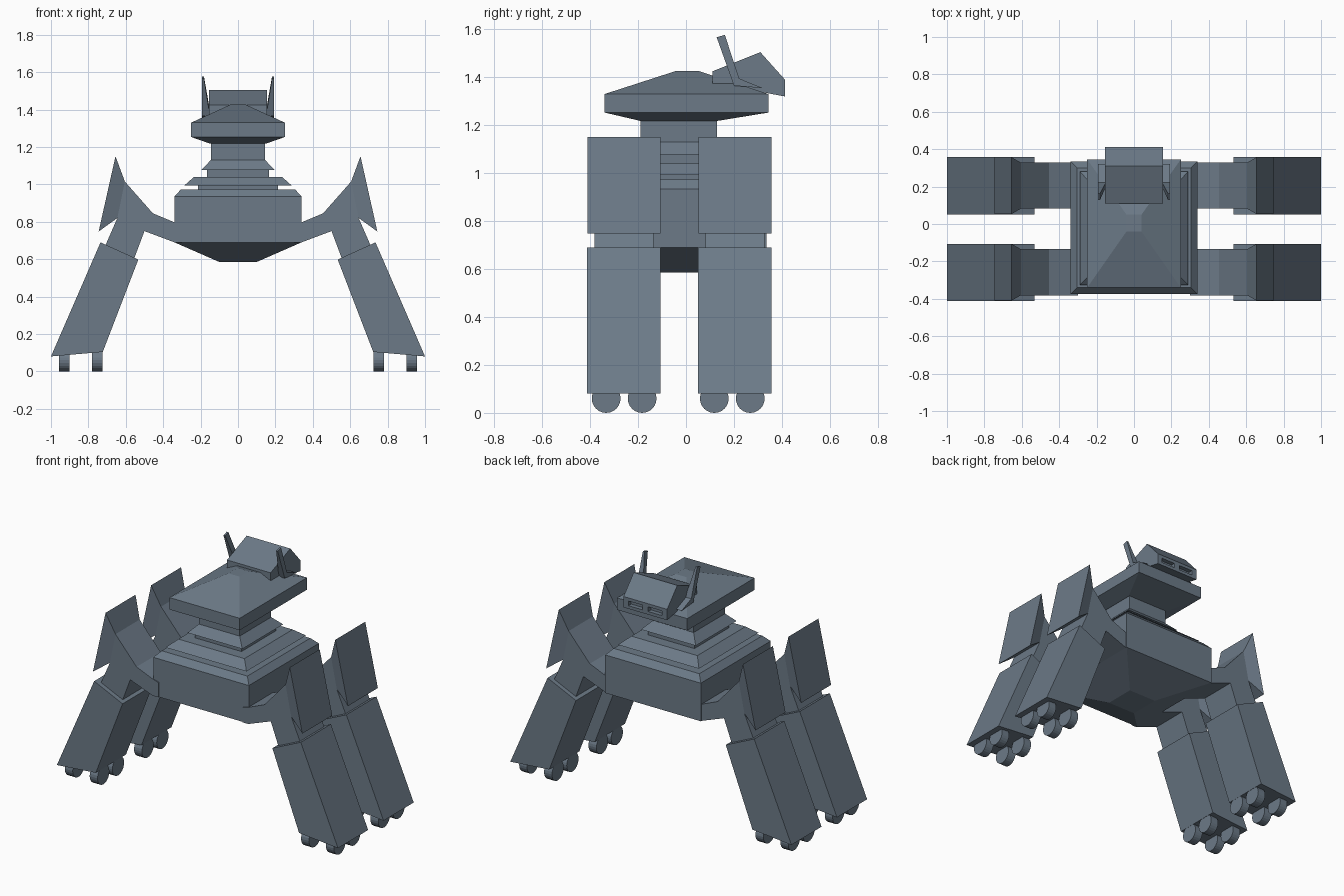
import bpy, bmesh, math
from mathutils import Matrix

if "Cube" in bpy.data.objects:
    bpy.data.objects.remove(bpy.data.objects["Cube"])

mat = bpy.data.materials.new("slate_blue_armor")
mat.diffuse_color = (0.15, 0.195, 0.245, 1)
mat.use_nodes = True
mat.node_tree.nodes["Principled BSDF"].inputs["Base Color"].default_value = mat.diffuse_color


def finish(name, bm):
    bmesh.ops.recalc_face_normals(bm, faces=bm.faces[:])
    me = bpy.data.meshes.new(name)
    bm.to_mesh(me)
    bm.free()
    me.materials.append(mat)
    ob = bpy.data.objects.new(name, me)
    bpy.context.scene.collection.objects.link(ob)
    return ob


def loft(name, loops):
    """Skin a chain of closed point loops and cap both ends."""
    bm = bmesh.new()
    rows = [[bm.verts.new(p) for p in loop] for loop in loops]
    for a, b in zip(rows, rows[1:]):
        for i in range(len(a)):
            j = (i + 1) % len(a)
            bm.faces.new((a[i], a[j], b[j], b[i]))
    bm.faces.new(rows[0])
    bm.faces.new(rows[-1])
    return finish(name, bm)


def stack(name, levels):
    """Rectangular tiers: (z, half width, y front, y back)."""
    return loft(name, [[(-w, a, z), (w, a, z), (w, b, z), (-w, b, z)]
                       for z, w, a, b in levels])


def prism_y(name, side, pts, y0, y1):
    """Extrude an x-z profile along y."""
    return loft(name, [[(side * x, y, z) for x, z in pts] for y in (y0, y1)])


# hull and stepped waist
stack("hull", [(.585, .10, -.12, .08), (.69, .34, -.375, .335),
               (.935, .34, -.375, .335), (.973, .305, -.34, .30)])
stack("waist_core", [(.96, .215, -.25, .20), (1.035, .215, -.25, .20)])
stack("lower_collar", [(.993, .288, -.325, .28), (1.04, .235, -.27, .22)])
stack("waist_upper_core", [(1.03, .165, -.20, .15), (1.09, .165, -.20, .15)])
stack("upper_collar", [(1.078, .195, -.235, .18), (1.13, .145, -.19, .13)])
stack("neck", [(1.12, .145, -.19, .13), (1.23, .145, -.19, .13)])

# turret shell
stack("turret", [(1.218, .15, -.19, .13), (1.253, .25, -.34, .345),
                 (1.33, .25, -.34, .345), (1.427, .04, -.04, .05)])

# head with two recessed eye slots
head_profile = [(.11, 1.425), (.31, 1.505), (.413, 1.39), (.413, 1.32),
                (.265, 1.348), (.20, 1.372), (.11, 1.372)]
head = loft("head", [[(x, y, z) for y, z in head_profile] for x in (-.155, .155)])
for s in (-1, 1):
    xs = (.02 * s, .12 * s)
    cutter = loft("eye_slot_cutter", [[(x, .385, 1.34), (x, .45, 1.34),
                                       (x, .45, 1.37), (x, .385, 1.37)] for x in xs])
    cutter.hide_render = True
    cutter.hide_viewport = True
    cut = head.modifiers.new("eye_slot", 'BOOLEAN')
    cut.operation = 'DIFFERENCE'
    cut.solver = 'EXACT'
    cut.object = cutter

# ear blades, tapering to a thin outer tip
ear_profile = [(.128, 1.567), (.162, 1.577), (.222, 1.395), (.32, 1.355), (.20, 1.365)]
for s in (-1, 1):
    inner = [(s * (.182 if z > 1.5 else .15), y, z) for y, z in ear_profile]
    outer = [(s * .193, y, z) for y, z in ear_profile]
    loft("ear_blade", [inner, outer])

# four legs
thigh = [(.30, .69), (.30, .785), (.34, .797), (.455, .845), (.605, 1.015),
         (.645, .82), (.715, .66), (.56, .59), (.50, .75), (.34, .69)]
shin = [(.735, .69), (.533, .598), (.723, .104), (1.0, .08)]
for s in (-1, 1):
    for label, c in (("front", -.258), ("rear", .205)):
        prism_y(label + "_thigh", s, thigh, c - .123, c + .123)
        prism_y(label + "_shin", s, shin, c - .154, c + .152)
        # wedge shaped knee guard
        loft(label + "_knee_guard", [
            [(s * x, c + d * w, z) for x, z, d in
             ((x0, z0, -1), (x0, z0, 1), (x1, z1, 1), (x1, z1, -1))]
            for w, x0, z0, x1, z1 in ((.123, .605, 1.015, .645, .82),
                                      (.152, .655, 1.15, .745, .748))])
        # foot rollers
        for x in (.929, .752):
            for dy in (-.075, .075):
                bm = bmesh.new()
                bmesh.ops.create_cone(
                    bm, cap_ends=True, segments=24, radius1=.06, radius2=.06, depth=.056,
                    matrix=Matrix.Translation((s * x, c + dy - .012 * (c > 0), .06))
                    @ Matrix.Rotation(math.pi / 2, 4, 'Y'))
                finish(label + "_roller", bm)
